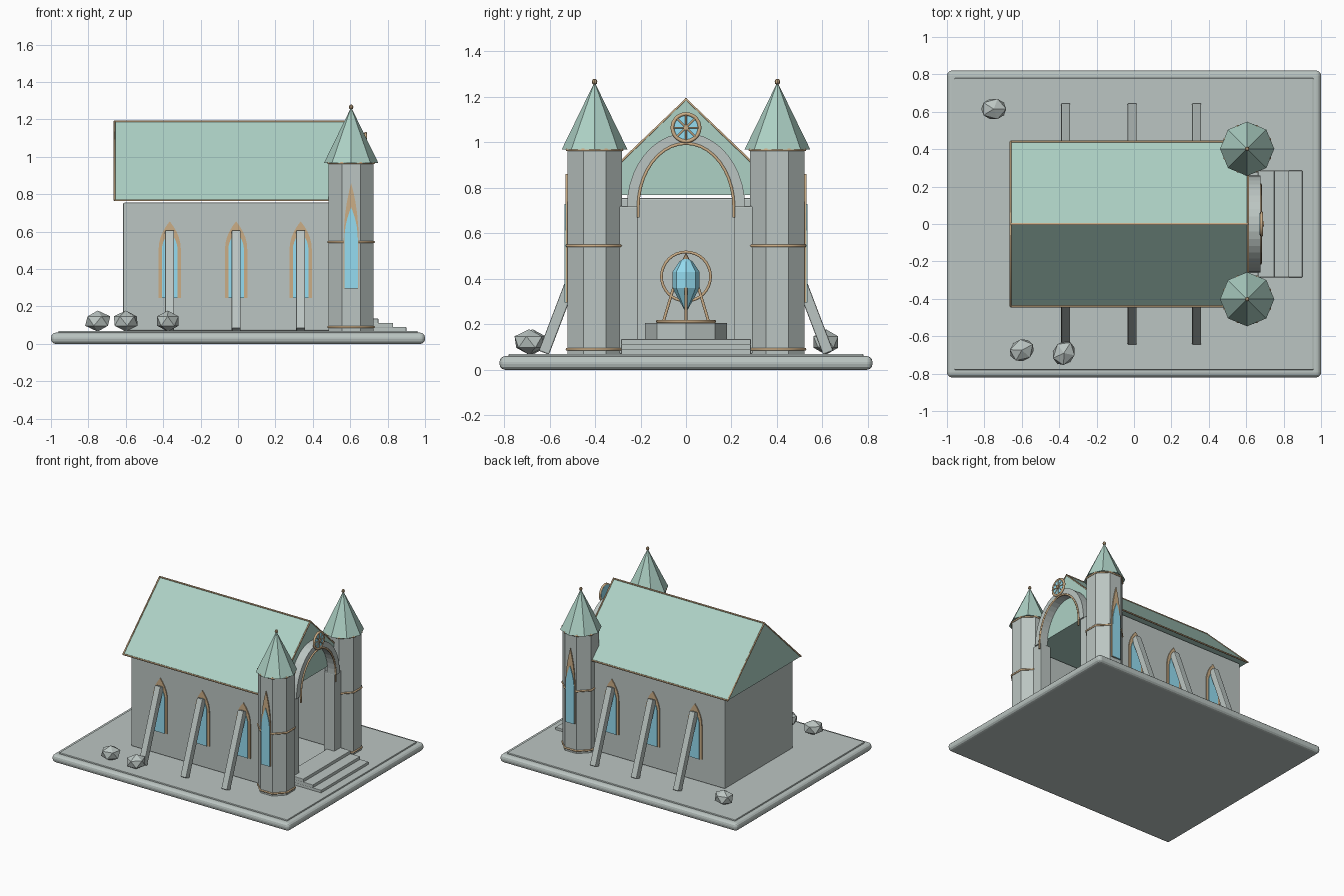
import bpy, bmesh, math
from mathutils import Vector, Matrix

if "Cube" in bpy.data.objects:
    bpy.data.objects.remove(bpy.data.objects["Cube"])

def mat(name, c):
    m = bpy.data.materials.new(name)
    m.diffuse_color = (*c, 1)
    m.use_nodes = True
    m.node_tree.nodes["Principled BSDF"].inputs["Base Color"].default_value = m.diffuse_color
    return m

STONE = mat("stone", (0.50, 0.56, 0.54))
ROOF = mat("roof_green", (0.42, 0.64, 0.56))
GLASS = mat("blue_glass", (0.30, 0.72, 0.88))
BRONZE = mat("bronze", (0.60, 0.42, 0.24))

def finish(name, bm, m, bevel=0, segments=2):
    bmesh.ops.recalc_face_normals(bm, faces=bm.faces)
    me = bpy.data.meshes.new(name)
    bm.to_mesh(me)
    bm.free()
    me.materials.append(m)
    ob = bpy.data.objects.new(name, me)
    bpy.context.collection.objects.link(ob)
    if bevel:
        b = ob.modifiers.new("bevel", 'BEVEL')
        b.width, b.segments = bevel, segments
    return ob

def box(name, lo, hi, m=STONE, bevel=0, segments=2):
    bm = bmesh.new()
    lo, hi = Vector(lo), Vector(hi)
    bmesh.ops.create_cube(bm, size=1, matrix=Matrix.Translation((lo + hi) / 2) @ Matrix.Diagonal((*(hi - lo), 1)))
    return finish(name, bm, m, bevel, segments)

def lathe(name, profile, centre, sides, m, turn=0.0):
    """Stack of (radius, z) rings with flat faces."""
    bm = bmesh.new()
    rings = []
    for r, z in profile:
        if r == 0:
            rings.append([bm.verts.new((centre[0], centre[1], z))] * sides)
        else:
            rings.append([bm.verts.new((centre[0] + r * math.cos(turn + math.tau * i / sides),
                                        centre[1] + r * math.sin(turn + math.tau * i / sides), z)) for i in range(sides)])
    for a, b in zip(rings, rings[1:]):
        for i in range(sides):
            j = (i + 1) % sides
            bm.faces.new(list(dict.fromkeys((a[i], a[j], b[j], b[i]))))
    for ring, (r, z) in ((rings[0], profile[0]), (rings[-1], profile[-1])):
        if r:
            bm.faces.new(ring)
    return finish(name, bm, m)

def tube(name, paths, r, m=BRONZE, closed=False):
    cu = bpy.data.curves.new(name, 'CURVE')
    cu.dimensions = '3D'
    cu.bevel_depth, cu.bevel_resolution = r, 1
    cu.use_fill_caps = True
    for p in paths:
        s = cu.splines.new('POLY')
        s.points.add(len(p) - 1)
        for q, v in zip(s.points, p):
            q.co = (*v, 1)
        s.use_cyclic_u = closed
    cu.materials.append(m)
    ob = bpy.data.objects.new(name, cu)
    bpy.context.collection.objects.link(ob)
    return ob

def prism(name, pts, offset, m, bevel=0):
    """Extrude a planar outline of 3D points along offset."""
    bm = bmesh.new()
    f = bm.faces.new([bm.verts.new(p) for p in pts])
    g = bmesh.ops.extrude_face_region(bm, geom=[f])['geom']
    bmesh.ops.translate(bm, verts=[v for v in g if isinstance(v, bmesh.types.BMVert)], vec=offset)
    return finish(name, bm, m, bevel)

def ring_yz(x, y, z, r, n=32):
    return [(x, y + r * math.cos(math.tau * i / n), z + r * math.sin(math.tau * i / n)) for i in range(n)]

def ring_xy(x, y, z, r, n, turn=0.0):
    return [(x + r * math.cos(turn + math.tau * i / n), y + r * math.sin(turn + math.tau * i / n), z) for i in range(n)]

def lancet(w, z0, spring, top):
    half = [(w * math.cos(t * math.pi / 10), spring + (top - spring) * t / 5 * (1.25 - 0.25 * t / 5)) for t in range(6)]
    return [(-w, z0), (w, z0)] + half[:-1] + [(0, top)] + [(-a, b) for a, b in half[-2::-1]]

def window(name, x, y, w, gw, z0, spring, top, gtop):
    s = 1 if y > 0 else -1
    for part, ww, tp, d, m in (("frame", w, top, 0.012, BRONZE), ("glass", gw, gtop, 0.017, GLASS)):
        pts = [(x + a, y, b) for a, b in lancet(ww, z0, spring, tp)]
        prism(f"{name}_{part}", pts, (0, s * d, 0), m)

# Base slab and inner paving
box("base_slab", (-1, -0.82, 0), (1, 0.82, 0.06), bevel=0.025, segments=3)
box("base_paving", (-0.96, -0.78, 0.05), (0.96, 0.78, 0.07), bevel=0.005)

# Hollow nave: two side walls and a back wall
for s, n in ((-1, "front"), (1, "back")):
    box(f"side_wall_{n}", (-0.615, min(s * 0.36, s * 0.41), 0.07), (0.61, max(s * 0.36, s * 0.41), 0.755), bevel=0.008)
box("end_wall", (-0.615, -0.41, 0.07), (-0.565, 0.41, 0.755), bevel=0.008)

# Gabled roof with bronze edging
X0, X1, E, ZE, ZR = -0.66, 0.61, 0.44, 0.768, 1.19
prism("roof", [(X0, -E, ZE), (X0, E, ZE), (X0, 0, ZR)], (X1 - X0, 0, 0), ROOF)
trim = [[(X0, y, z), (X1, y, z)] for y, z in ((-E, ZE), (E, ZE), (0, ZR))]
trim += [[(x, -E, ZE), (x, 0, ZR), (x, E, ZE)] for x in (X0, X1)]
tube("roof_edging", trim, 0.006)

# Towers, spires, bands, tall windows, nave windows and buttresses on both sides
TX, TY, T8 = 0.605, 0.402, math.pi / 8
for s, n in ((-1, "front"), (1, "back")):
    cy = s * TY
    lathe(f"tower_{n}", [(0.13, 0.07), (0.13, 0.97)], (TX, cy), 8, STONE, T8)
    lathe(f"spire_{n}", [(0.145, 0.968), (0, 1.265)], (TX, cy), 8, ROOF)
    tube(f"tower_bands_{n}", [ring_xy(TX, cy, z, 0.131, 8, T8) for z in (0.09, 0.545, 0.967)], 0.007, closed=True)
    lathe(f"finial_{n}", [(0, 1.252), (0.010, 1.258), (0.012, 1.267), (0.008, 1.277), (0, 1.28)], (TX, cy), 8, BRONZE)
    window(f"tower_window_{n}", TX, s * 0.518, 0.04, 0.036, 0.295, 0.55, 0.86, 0.73)
    for i, x in enumerate((-0.365, -0.01, 0.335)):
        window(f"nave_window_{n}_{i}", x, s * 0.405, 0.06, 0.042, 0.245, 0.50, 0.655, 0.60)
        a, b = Vector((x, s * 0.625, 0.075)), Vector((x, s * 0.425, 0.60))
        side = (b - a).normalized().cross(Vector((1, 0, 0))) * 0.024
        w = Vector((0.024, 0, 0))
        prism(f"buttress_{n}_{i}", [a + w + side, a - w + side, a - w - side, a + w - side], b - a, STONE, 0.006)

# Portal: jambs and stone arch with bronze inner edge
for s, n in ((-1, "front"), (1, "back")):
    box(f"portal_jamb_{n}", (0.575, min(s * 0.21, s * 0.31), 0.07), (0.665, max(s * 0.21, s * 0.31), 0.72), bevel=0.006)
def arch(w, h, z, k=20):
    return [(w * math.cos(math.pi * i / k), z + h * math.sin(math.pi * i / k)) for i in range(k + 1)]
outline = arch(0.26, 0.325, 0.715) + arch(0.21, 0.28, 0.715)[::-1]
prism("portal_arch", [(0.605, y, z) for y, z in outline], (0.07, 0, 0), STONE)
edge = [(0.21, 0.67)] + arch(0.21, 0.28, 0.715) + [(-0.21, 0.67)]
tube("portal_arch_trim", [[(0.677, y, z) for y, z in edge]], 0.007)

# Rose window above the arch
RZ = 1.065
prism("rose_glass", ring_yz(0.672, 0, RZ, 0.06), (0.014, 0, 0), GLASS)
tube("rose_rim", [ring_yz(0.682, 0, RZ, 0.06)], 0.009, closed=True)
tube("rose_spokes", [[(0.686, 0, RZ), p] for p in ring_yz(0.686, 0, RZ, 0.06, 8)], 0.004)
tube("rose_hub", [[(0.675, 0, RZ), (0.695, 0, RZ)]], 0.013)

# Entrance steps
for i, (x, z) in enumerate(((0.90, 0.09), (0.83, 0.112), (0.75, 0.135))):
    box(f"step_{i}", (0.60, -0.285, 0.065 + 0.022 * i), (x, 0.285, z), bevel=0.003)

# Crystal on a pedestal inside the nave
PX = 0.0
lathe("pedestal", [(0.18, 0.07), (0.18, 0.205)], (PX, 0), 8, STONE)
tube("pedestal_ring", [ring_xy(PX, 0, 0.213, 0.125, 24)], 0.008, closed=True)
lathe("crystal", [(0, 0.25), (0.06, 0.36), (0.06, 0.43), (0.03, 0.475), (0, 0.495)], (PX, 0), 8, GLASS)
lathe("crystal_tip", [(0, 0.475), (0.014, 0.488), (0, 0.515)], (PX, 0), 8, BRONZE)
tube("crystal_hoop", [ring_yz(PX, 0, 0.41, 0.108)], 0.007, closed=True)
legs = [[(PX + 0.1 * dx, 0.1 * dy, 0.21), (PX + 0.055 * dx, 0.055 * dy, 0.36)] for dx, dy in ((1, 0), (-1, 0), (0, 1), (0, -1))]
tube("crystal_stand", legs, 0.007)

# Boulders
for i, (x, y) in enumerate(((-0.75, 0.615), (-0.60, -0.675), (-0.375, -0.69))):
    bm = bmesh.new()
    bmesh.ops.create_icosphere(bm, subdivisions=1, radius=0.075,
                               matrix=Matrix.Translation((x, y, 0.122)) @ Matrix.Rotation(0.5 * i, 4, 'Z') @ Matrix.Diagonal((1, 0.85, 0.75, 1)))
    finish(f"boulder_{i}", bm, STONE)
